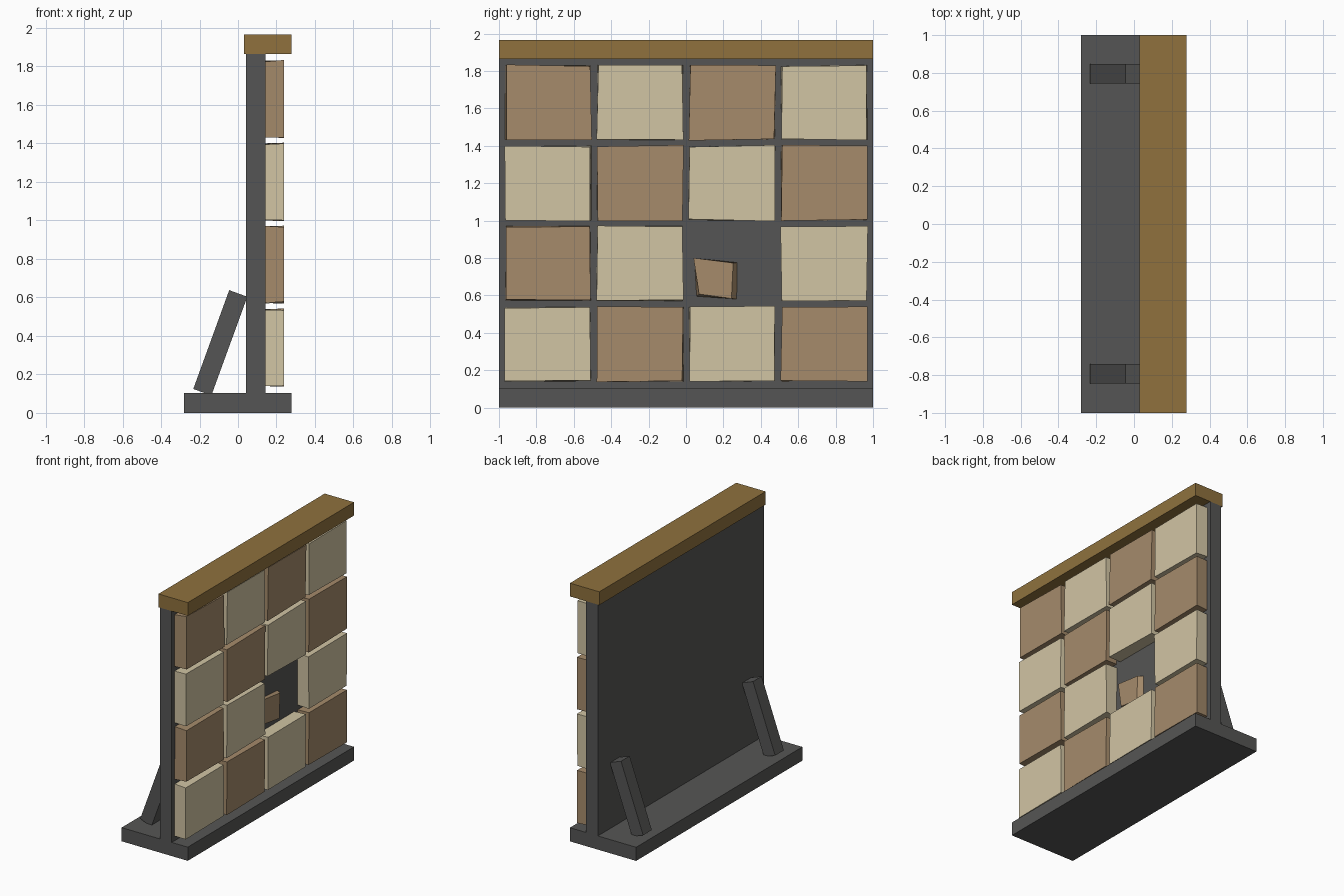
import bpy, bmesh, random
from math import radians
from mathutils import Matrix, Vector

if "Cube" in bpy.data.objects:
    bpy.data.objects.remove(bpy.data.objects["Cube"])

random.seed(7)


def material(name, rgb):
    m = bpy.data.materials.new(name)
    m.diffuse_color = [(c / 255) ** 2.2 for c in rgb] + [1]
    m.use_nodes = True
    m.node_tree.nodes["Principled BSDF"].inputs["Base Color"].default_value = m.diffuse_color
    return m


GREY = material("dark_grey", (86, 86, 85))
WOOD = material("wood", (142, 113, 64))
CREAM = material("cream", (208, 195, 162))
BROWN = material("brown", (164, 138, 107))


def box(name, lo, hi, mat, jitter=0.0, tilt=0.0):
    """Box between two corners; optional wobbly +x face and tilt about y."""
    lo, hi = Vector(lo), Vector(hi)
    mid, size = (lo + hi) / 2, hi - lo
    bm = bmesh.new()
    bmesh.ops.create_cube(bm, size=1, matrix=Matrix.Diagonal((*size, 1)))
    for v in bm.verts:
        if jitter:
            k = jitter if v.co.x > 0 else jitter * 0.6
            v.co += Vector((0, random.uniform(-k, k), random.uniform(-k, k)))
    mesh = bpy.data.meshes.new(name)
    bm.to_mesh(mesh)
    bm.free()
    mesh.materials.append(mat)
    ob = bpy.data.objects.new(name, mesh)
    ob.location = mid
    ob.rotation_euler.y = tilt
    bpy.context.collection.objects.link(ob)
    return ob


# Frame: foot, upright panel and wooden cap
box("base", (-0.28, -1, 0), (0.277, 1, 0.104), GREY)
box("panel", (0.042, -1, 0.104), (0.142, 1, 1.865), GREY)
box("top_cap", (0.03, -1, 1.865), (0.277, 1, 1.966), WOOD)

# Leaning rear braces
for side, y in (("left", -0.793), ("right", 0.795)):
    cx, cz = -0.092, 0.364
    box(f"brace_{side}", (cx - 0.05, y - 0.052, cz - 0.273),
        (cx + 0.05, y + 0.052, cz + 0.273), GREY, tilt=radians(20))

# Checkered wall blocks, one missing
for row in range(4):
    for col in range(4):
        if (row, col) == (1, 2):
            continue
        y, z = -0.737 + col * 0.492, 0.34 + row * 0.43
        box(f"block_{row}_{col}", (0.142, y - 0.228, z - 0.198),
            (0.239, y + 0.228, z + 0.198),
            BROWN if (row + col) % 2 else CREAM, jitter=0.006)

# Broken fragment in the empty cell
front = [(0.04, 0.80), (0.252, 0.773), (0.243, 0.583), (0.07, 0.607)]
back = [(0.045, 0.79), (0.275, 0.775), (0.272, 0.58), (0.056, 0.595)]
bm = bmesh.new()
f = [bm.verts.new((0.178, y, z)) for y, z in front]
b = [bm.verts.new((0.14, y, z)) for y, z in back]
bm.faces.new(f)
bm.faces.new(b[::-1])
for i in range(4):
    j = (i + 1) % 4
    bm.faces.new((f[i], b[i], b[j], f[j]))
bmesh.ops.recalc_face_normals(bm, faces=bm.faces)
mesh = bpy.data.meshes.new("broken_block")
bm.to_mesh(mesh)
bm.free()
mesh.materials.append(BROWN)
bpy.context.collection.objects.link(bpy.data.objects.new("broken_block", mesh))
